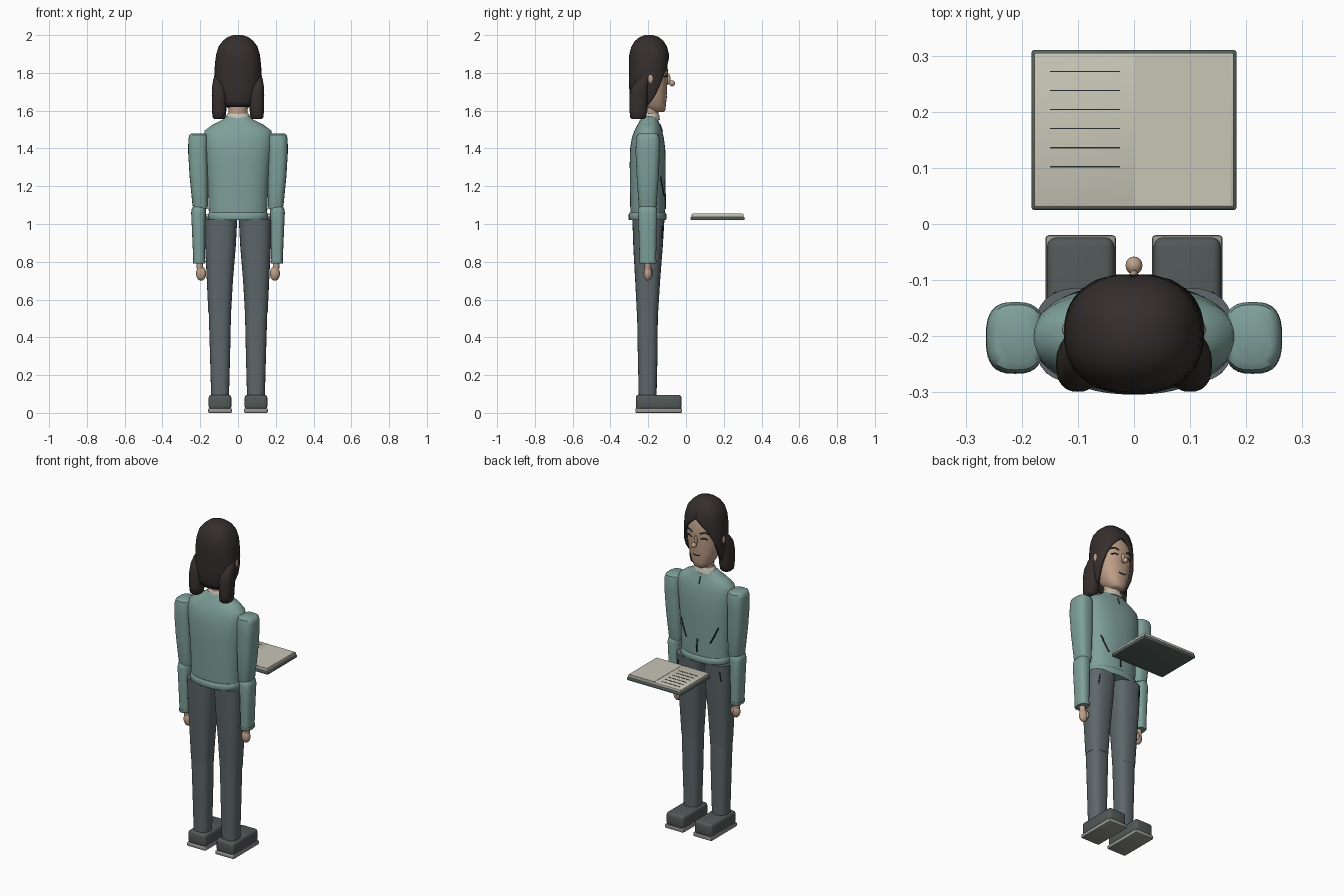
import bpy, bmesh, math
from mathutils import Vector
from mathutils.bvhtree import BVHTree

if "Cube" in bpy.data.objects:
    bpy.data.objects.remove(bpy.data.objects["Cube"])


def material(name, rgb):
    m = bpy.data.materials.new(name)
    m.diffuse_color = (*rgb, 1)
    m.use_nodes = True
    m.node_tree.nodes["Principled BSDF"].inputs["Base Color"].default_value = m.diffuse_color
    return m


SHIRT = material("sage_cloth", (0.21, 0.35, 0.32))
PANTS = material("grey_cloth", (0.11, 0.135, 0.145))
HAIR = material("dark_hair", (0.035, 0.028, 0.026))
SKIN = material("skin", (0.52, 0.35, 0.25))
PAPER = material("paper", (0.58, 0.56, 0.47))
SHOE = material("shoe", (0.085, 0.1, 0.098))
SOLE = material("sole", (0.3, 0.3, 0.28))
COVER = material("cover", (0.09, 0.12, 0.11))
INK = material("ink", (0.02, 0.025, 0.025))


def smooth(ob, angle=45):
    bpy.ops.object.select_all(action='DESELECT')
    ob.select_set(True)
    bpy.context.view_layer.objects.active = ob
    bpy.ops.object.shade_smooth_by_angle(angle=math.radians(angle))


def finish(name, bm, mat):
    bmesh.ops.recalc_face_normals(bm, faces=bm.faces)
    me = bpy.data.meshes.new(name)
    bm.to_mesh(me)
    bm.free()
    ob = bpy.data.objects.new(name, me)
    bpy.context.collection.objects.link(ob)
    me.materials.append(mat)
    smooth(ob)
    return ob


def oval(t, rx, ry, p):
    """Superellipse point, t measured from +y."""
    s, c = math.sin(t), math.cos(t)
    return (math.copysign(abs(s) ** (2 / p), s) * rx,
            math.copysign(abs(c) ** (2 / p), c) * ry)


def loft(name, rings, mat, p=2.4, n=32):
    """Closed body through rings of (z, cx, cy, rx, ry)."""
    bm = bmesh.new()
    rows = []
    for z, cx, cy, rx, ry in rings:
        pts = [oval(2 * math.pi * i / n, rx, ry, p) for i in range(n)]
        rows.append([bm.verts.new((cx + x, cy + y, z)) for x, y in pts])
    for a, b in zip(rows, rows[1:]):
        for i in range(n):
            j = (i + 1) % n
            bm.faces.new((a[i], a[j], b[j], b[i]))
    bm.faces.new(rows[0])
    bm.faces.new(rows[-1])
    return finish(name, bm, mat)


def box(name, lo, hi, mat, bevel=0.0, seg=3):
    bm = bmesh.new()
    bmesh.ops.create_cube(bm, size=1)
    for v in bm.verts:
        v.co = [l + (c + 0.5) * (h - l) for c, l, h in zip(v.co, lo, hi)]
    if bevel:
        bmesh.ops.bevel(bm, geom=bm.edges[:], offset=bevel, segments=seg,
                        profile=0.5, affect='EDGES')
    return finish(name, bm, mat)


def ball(name, c, r, mat):
    bm = bmesh.new()
    bmesh.ops.create_uvsphere(bm, u_segments=20, v_segments=12, radius=1)
    for v in bm.verts:
        v.co = [a + b * k for a, b, k in zip(c, v.co, r)]
    return finish(name, bm, mat)


def stroke(name, pts, target, r, mat=INK, lift=0.001):
    """Thin line of (x, z) points laid on the +y side of a part."""
    me = target.data
    tree = BVHTree.FromPolygons([v.co for v in me.vertices],
                                [list(f.vertices) for f in me.polygons])
    cu = bpy.data.curves.new(name, 'CURVE')
    cu.dimensions = '3D'
    cu.bevel_depth, cu.bevel_resolution, cu.use_fill_caps = r, 2, True
    sp = cu.splines.new('POLY')
    sp.points.add(len(pts) - 1)
    for q, (x, z) in zip(sp.points, pts):
        hit = tree.ray_cast(Vector((x, 1, z)), Vector((0, -1, 0)))[0]
        q.co = (x, (hit.y if hit else -0.1) + lift, z, 1)
    cu.materials.append(mat)
    bpy.context.collection.objects.link(bpy.data.objects.new(name, cu))


# torso, hem, collar and neck
torso = loft("sweater", [
    (1.03, 0, -.203, .154, .09), (1.08, 0, -.203, .155, .092), (1.2, 0, -.203, .16, .094),
    (1.32, 0, -.203, .17, .095), (1.4, 0, -.203, .179, .093), (1.46, 0, -.202, .182, .084),
    (1.495, 0, -.2, .176, .073), (1.525, 0, -.197, .135, .06), (1.55, 0, -.195, .085, .048),
    (1.568, 0, -.19, .065, .042)], SHIRT, 2.3, 48)
loft("sweater_hem", [(1.02, 0, -.204, .152, .096), (1.026, 0, -.204, .158, .1),
                     (1.052, 0, -.204, .158, .1), (1.06, 0, -.204, .153, .094)], SHIRT, 2.3, 48)
loft("collar", [(1.55, 0, -.188, .068, .05), (1.572, 0, -.188, .064, .047),
                (1.585, 0, -.188, .054, .042)], PAPER, 2)
loft("neck", [(1.54, 0, -.188, .05, .042), (1.68, 0, -.19, .05, .045)], SKIN, 2)

# head and face
head = loft("head", [
    (1.592, 0, -.155, .03, .035), (1.602, 0, -.16, .045, .05), (1.63, 0, -.172, .066, .066),
    (1.68, 0, -.185, .086, .083), (1.74, 0, -.19, .099, .091), (1.8, 0, -.192, .104, .096),
    (1.86, 0, -.193, .102, .095), (1.91, 0, -.195, .09, .08), (1.945, 0, -.197, .06, .05)],
    SKIN, 2.3, 40)
ball("nose_bridge", (0, -.096, 1.768), (.009, .014, .03), SKIN)
ball("nose_tip", (0, -.074, 1.745), (.015, .016, .016), SKIN)
stroke("mouth", [(-.022, 1.675), (0, 1.672), (.022, 1.675)], head, .003)
for s, side in ((1, "right"), (-1, "left")):
    stroke("brow_" + side, [(s * .026, 1.812), (s * .05, 1.822), (s * .076, 1.813)], head, .004)
    stroke("eye_" + side, [(s * .03, 1.78), (s * .048, 1.787), (s * .068, 1.779)], head, .004)
    ball("ear_" + side, (s * .116, -.188, 1.77), (.012, .016, .03), SKIN)


# hair cap, open over the face
def hair_cap(n=48):
    rings = [(2.0, .025, .022, 0), (1.99, .055, .05, 0), (1.97, .08, .075, 0),
             (1.94, .103, .094, 0), (1.9, .115, .105, 0), (1.875, .119, .107, 12),
             (1.84, .123, .108, 29), (1.79, .125, .108, 46), (1.74, .124, .107, 60),
             (1.69, .118, .104, 73), (1.65, .108, .098, 85), (1.62, .096, .09, 96)]
    bm = bmesh.new()
    rows = []
    for z, rx, ry, a in rings:
        a = math.radians(a)
        pts = [oval(a + (2 * math.pi - 2 * a) * i / n, rx, ry, 2.3) for i in range(n + 1)]
        rows.append([bm.verts.new((x, y - .195, z)) for x, y in pts])
    bm.faces.new(rows[0][:-1])
    for a, b in zip(rows, rows[1:]):
        for i in range(n):
            bm.faces.new((a[i], a[i + 1], b[i + 1], b[i]))
    bmesh.ops.remove_doubles(bm, verts=bm.verts, dist=1e-5)
    ob = finish("hair_cap", bm, HAIR)
    mod = ob.modifiers.new("thickness", 'SOLIDIFY')
    mod.thickness, mod.offset = .02, -1


hair_cap()

for s, side in ((1, "right"), (-1, "left")):
    def limb(name, rings, mat, p=2.4):
        return loft(name + "_" + side, [(z, s * x, y, a, b) for z, x, y, a, b in rings], mat, p)

    # bunched hair
    limb("hair_bunch", [(1.555, .1, -.254, .026, .032), (1.563, .1, -.254, .034, .041),
                        (1.6, .1, -.252, .038, .047), (1.68, .1, -.25, .039, .049),
                        (1.73, .103, -.242, .034, .043), (1.77, .106, -.225, .024, .03),
                        (1.793, .107, -.213, .01, .014)], HAIR)
    # arms
    limb("upper_sleeve", [(1.08, .198, -.203, .036, .043), (1.1, .2, -.203, .041, .048),
                          (1.25, .207, -.203, .049, .058), (1.38, .212, -.203, .052, .064),
                          (1.45, .211, -.202, .052, .063), (1.472, .21, -.202, .047, .058),
                          (1.48, .209, -.202, .035, .045)], SHIRT, 2.8)
    limb("lower_sleeve", [(.81, .206, -.202, .031, .044), (.95, .208, -.203, .035, .047),
                          (1.06, .209, -.203, .039, .051), (1.085, .207, -.203, .037, .048),
                          (1.1, .205, -.203, .028, .036)], SHIRT, 2.6)
    limb("cuff", [(.79, .206, -.202, .03, .043), (.795, .206, -.202, .033, .046),
                  (.81, .206, -.202, .033, .046)], SHIRT, 2.6)
    limb("wrist", [(.75, .2, -.202, .017, .016), (.8, .204, -.202, .018, .018)], SKIN, 2)
    ball("hand_" + side, (s * .195, -.202, .738), (.027, .022, .038), SKIN)
    ball("thumb_" + side, (s * .182, -.188, .742), (.011, .011, .025), SKIN)
    # legs
    limb("upper_leg", [(.525, .097, -.204, .06, .056), (.7, .096, -.203, .069, .066),
                       (.88, .093, -.201, .081, .078), (1.025, .091, -.199, .087, .085)], PANTS, 2.6)
    limb("lower_leg", [(.08, .095, -.203, .047, .047), (.3, .095, -.203, .053, .052),
                       (.53, .096, -.204, .059, .055)], PANTS, 2.6)
    # shoes
    box("shoe_" + side, (s * .095 - .06, -.266, .018), (s * .095 + .06, -.024, .096), SHOE, .016)
    box("sole_" + side, (s * .095 - .063, -.268, 0), (s * .095 + .063, -.02, .024), SOLE, .006, 2)
    # sweater folds and trouser pocket
    stroke("fold_" + side, [(s * .125, 1.25), (s * .105, 1.2), (s * .08, 1.15)], torso, .004)
    leg = bpy.data.objects["upper_leg_" + side]
    stroke("pocket_" + side, [(s * .14, .99), (s * .145, .93)], leg, .003)
stroke("fold_centre", [(0, 1.16), (.003, 1.12), (.004, 1.08)], torso, .004)
stroke("neck_seam", [(0, 1.53), (0, 1.49)], torso, .003)

# open book floating in front
box("book_cover", (-.183, .025, 1.02), (.183, .31, 1.038), COVER, .005, 2)
box("book_pages", (-.178, .03, 1.036), (.178, .305, 1.053), PAPER, .003, 2)
box("right_page", (.002, .034, 1.05), (.172, .3, 1.0545), PAPER)
for i in range(6):
    y = .272 - .034 * i
    box("page_line_%d" % (i + 1), (-.15, y - .001, 1.05), (-.025, y + .001, 1.0545), INK)
